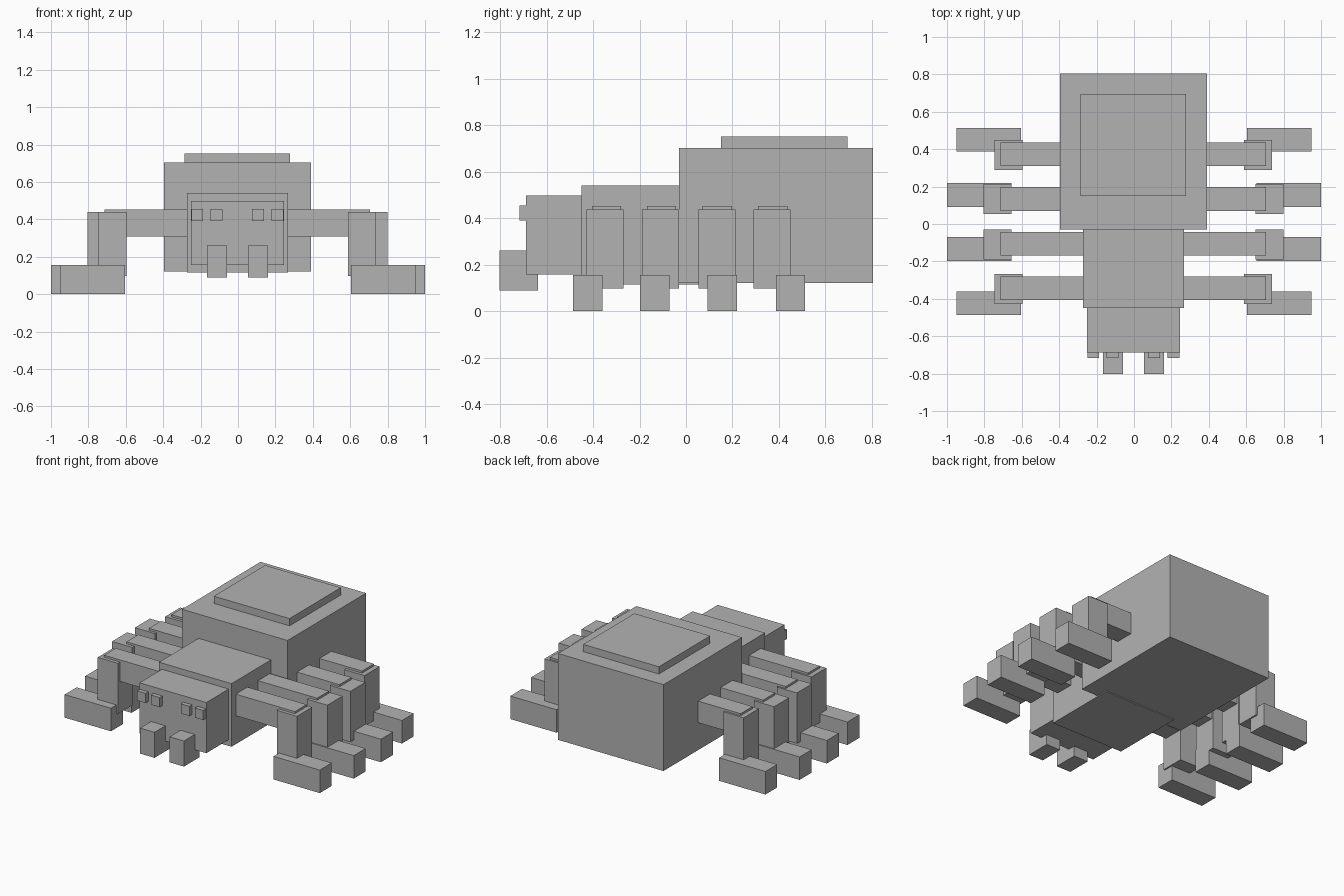
import bpy

if "Cube" in bpy.data.objects:
    bpy.data.objects.remove(bpy.data.objects["Cube"])

grey = bpy.data.materials.new("plain grey")
grey.diffuse_color = (0.45, 0.45, 0.45, 1)
grey.use_nodes = True
grey.node_tree.nodes["Principled BSDF"].inputs["Base Color"].default_value = grey.diffuse_color

CX = -0.003  # slight sideways offset of the body


def box(name, x, y, z):
    """Axis-aligned box from its (min, max) ranges."""
    spans = [x, y, z]
    bpy.ops.mesh.primitive_cube_add(size=1, location=[(a + b) / 2 for a, b in spans])
    ob = bpy.context.object
    ob.name = name
    ob.scale = [b - a for a, b in spans]
    bpy.ops.object.transform_apply(location=False, rotation=False, scale=True)
    ob.data.materials.append(grey)
    return ob


def pair(name, x, y, z, centre=CX):
    """Left and right copies of a box."""
    box(name + "_right", (centre + x[0], centre + x[1]), y, z)
    box(name + "_left", (centre - x[1], centre - x[0]), y, z)


# Body
box("abdomen", (CX - 0.393, CX + 0.393), (-0.03, 0.805), (0.122, 0.703))
box("back_plate", (CX - 0.282, CX + 0.282), (0.15, 0.695), (0.69, 0.752))
box("thorax", (CX - 0.27, CX + 0.27), (-0.45, 0.053), (0.115, 0.54))
box("head", (CX - 0.249, CX + 0.249), (-0.688, -0.44), (0.157, 0.498))

# Face
pair("outer_eye", (0.183, 0.246), (-0.717, -0.67), (0.39, 0.455))
pair("inner_eye", (0.079, 0.143), (-0.717, -0.67), (0.39, 0.455))
pair("fang", (0.056, 0.163), (-0.803, -0.638), (0.088, 0.26))

# Legs, front to back: thigh y, shin y, foot y, outward shift, foot reach
legs = [
    ((-0.405, -0.28), (-0.428, -0.268), (-0.487, -0.36), 0.0, 0.95),
    ((-0.168, -0.042), (-0.19, -0.03), (-0.197, -0.07), 0.06, 1.0),
    ((0.07, 0.198), (0.053, 0.213), (0.092, 0.22), 0.06, 1.0),
    ((0.31, 0.437), (0.29, 0.45), (0.387, 0.512), 0.0, 0.95),
]
for i, (thigh, shin, foot, out, reach) in enumerate(legs, 1):
    pair(f"thigh_{i}", (0.2, 0.71), thigh, (0.307, 0.452))
    pair(f"shin_{i}", (0.592 + out, 0.742 + out), shin, (0.097, 0.438))
    pair(f"foot_{i}", (reach - 0.345, reach), foot, (0.0, 0.155), 0.0)
